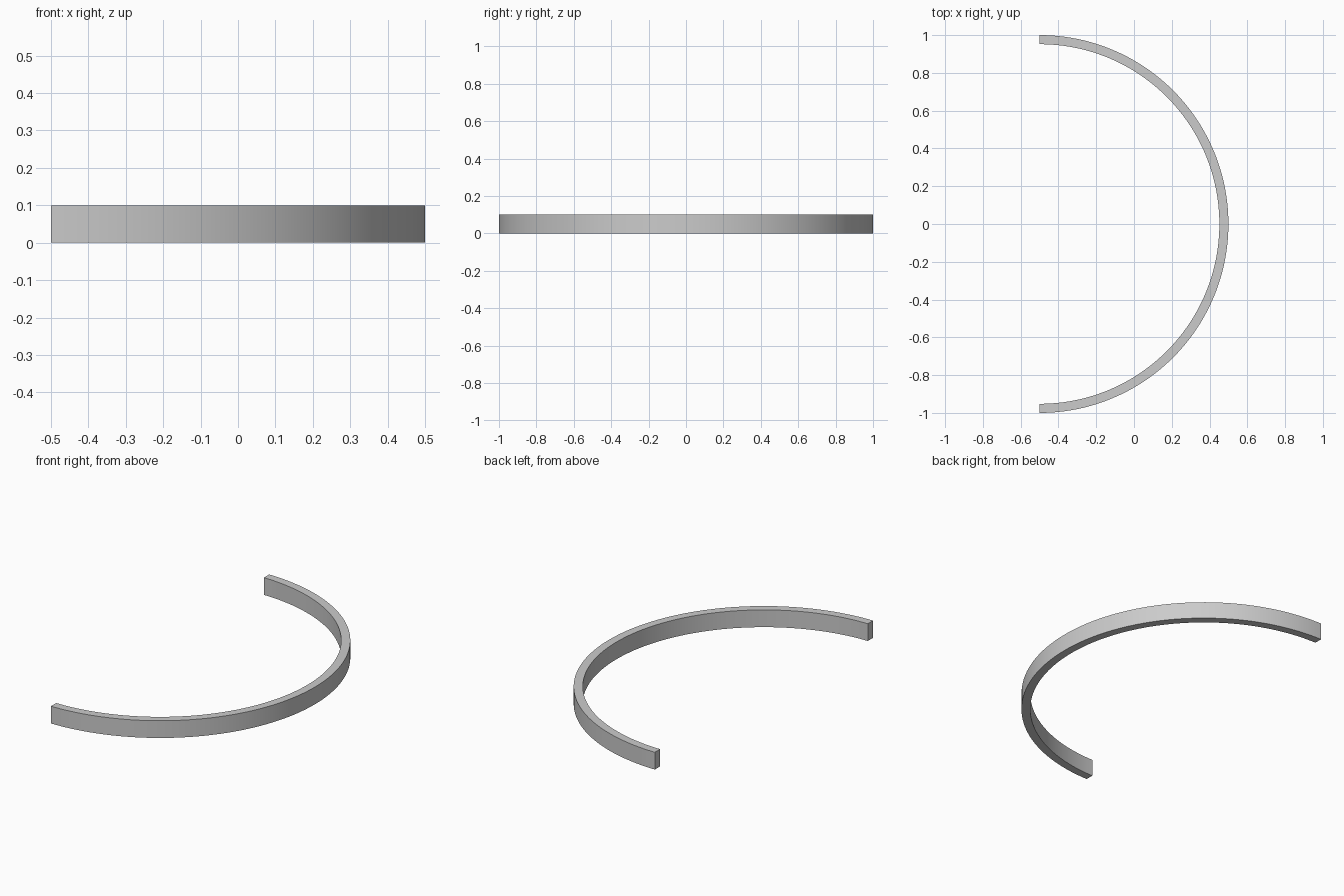
import bpy, bmesh, math

if "Cube" in bpy.data.objects:
    bpy.data.objects.remove(bpy.data.objects["Cube"])

OUTER, INNER, HEIGHT, STEPS = 1.0, 0.952, 0.10, 96
CENTRE_X = -0.5

# Rectangular cross-section at the first end of the arc
bm = bmesh.new()
profile = [(INNER, 0), (OUTER, 0), (OUTER, HEIGHT), (INNER, HEIGHT)]
section = bm.faces.new([bm.verts.new((CENTRE_X, -r, z)) for r, z in profile])

# Sweep it through half a turn, keeping the start cap
bmesh.ops.spin(bm, geom=[section] + section.edges[:] + section.verts[:],
               cent=(CENTRE_X, 0, 0), axis=(0, 0, 1), angle=math.pi,
               steps=STEPS, use_duplicate=False)

# Close either end if the sweep left it open
open_edges = [e for e in bm.edges if e.is_boundary]
if open_edges:
    bmesh.ops.holes_fill(bm, edges=open_edges, sides=4)
bmesh.ops.recalc_face_normals(bm, faces=bm.faces)

mesh = bpy.data.meshes.new("half_ring")
bm.to_mesh(mesh)
bm.free()
half_ring = bpy.data.objects.new("half_ring", mesh)
bpy.context.collection.objects.link(half_ring)

# Smooth along the curve, sharp at the corners
bpy.context.view_layer.objects.active = half_ring
half_ring.select_set(True)
bpy.ops.object.shade_smooth_by_angle(angle=math.radians(30))
